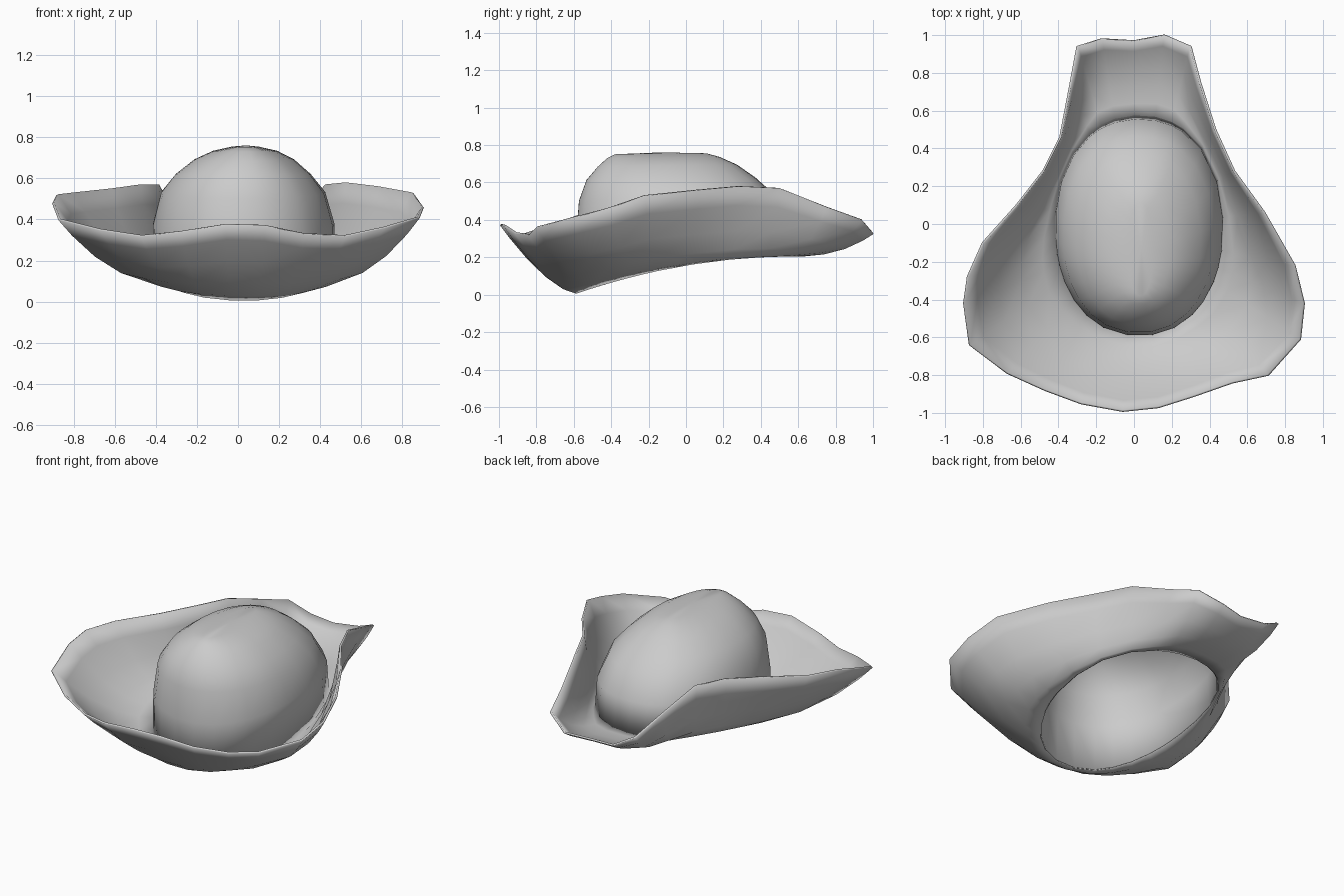
import bpy
import bmesh
from math import atan2, sin, cos, copysign
from mathutils import Vector

cube = bpy.data.objects.get("Cube")
if cube:
    bpy.data.objects.remove(cube)

felt = bpy.data.materials.new("grey felt")
felt.use_nodes = True
felt_colour = (0.6, 0.6, 0.6, 1)
felt.diffuse_color = felt_colour
felt.node_tree.nodes["Principled BSDF"].inputs["Base Color"].default_value = felt_colour

# Upturned brim edge, counterclockwise from the front
RIM = [Vector(p) for p in (
    (-.06, -.99, .375), (.13, -.97, .37), (.32, -.91, .33), (.52, -.84, .32),
    (.71, -.8, .36), (.88, -.61, .41), (.9, -.42, .46), (.85, -.22, .53),
    (.69, .06, .56), (.53, .28, .58), (.43, .5, .57), (.35, .75, .47),
    (.3, .94, .4), (.16, 1, .33), (0, .97, .32), (-.17, .98, .33),
    (-.3, .94, .4), (-.34, .72, .48), (-.39, .46, .57), (-.48, .28, .57),
    (-.62, .1, .55), (-.8, -.1, .53), (-.88, -.28, .52), (-.9, -.42, .48),
    (-.87, -.64, .4), (-.67, -.79, .35), (-.47, -.88, .32), (-.28, -.95, .34))]

# Crown sections: left x, right x, front y, back y, front z, back z
CROWN = [
    (-.415, .47, -.59, .57, .01, .21),
    (-.41, .465, -.585, .55, .3, .4),
    (-.37, .42, -.57, .46, .5, .54),
    (-.3, .35, -.53, .37, .61, .62),
    (-.21, .27, -.47, .27, .68, .69),
    (-.12, .19, -.42, .18, .725, .73),
    (-.03, .1, -.38, .11, .745, .75)]


def soft(v):
    """Slightly squares an ellipse."""
    return copysign(abs(v) ** .92, v)


def section(x0, x1, y0, y1, z0, z1):
    """Tilted, bowed oval with one point facing each rim point."""
    ring = []
    for p in RIM:
        a = atan2(p.y / .58, (p.x - .03) / .44)
        u, v = soft(cos(a)), soft(sin(a))
        t = (v + 1) / 2
        rise = 1 - (1 - t) ** 2
        ring.append(Vector(((x0 + x1 + u * (x1 - x0)) / 2,
                            y0 + t * (y1 - y0), z0 + rise * (z1 - z0))))
    return ring


def brim_ring(inner, f):
    """Ring between opening and rim; the curl is steeper at sides and back."""
    ring = []
    for a, b in zip(inner, RIM):
        curl = 1.5 + abs(b.x) * .6 + max(0, b.y + .2) * .8
        p = a.lerp(b, f)
        p.z = a.z + (b.z - a.z) * f ** curl
        ring.append(p)
    return ring


def loft(name, rings, tip=None):
    bm = bmesh.new()
    loops = [[bm.verts.new(p) for p in ring] for ring in rings]
    n = len(RIM)
    for low, high in zip(loops, loops[1:]):
        for i in range(n):
            j = (i + 1) % n
            bm.faces.new((low[i], low[j], high[j], high[i]))
    if tip:
        top = bm.verts.new(tip)
        for i in range(n):
            bm.faces.new((loops[-1][i], loops[-1][(i + 1) % n], top))
    bmesh.ops.recalc_face_normals(bm, faces=bm.faces)
    mesh = bpy.data.meshes.new(name)
    bm.to_mesh(mesh)
    bm.free()
    mesh.materials.append(felt)
    mesh.shade_smooth()
    obj = bpy.data.objects.new(name, mesh)
    bpy.context.collection.objects.link(obj)
    # Thin felt with an open underside
    shell = obj.modifiers.new("thickness", "SOLIDIFY")
    shell.thickness = .012
    shell.offset = 0
    return obj


sections = [section(*c) for c in CROWN]
loft("crown", sections, (.04, -.13, .755))
loft("brim", [brim_ring(sections[0], f) for f in (0, .17, .4, .65, .87, 1)])
